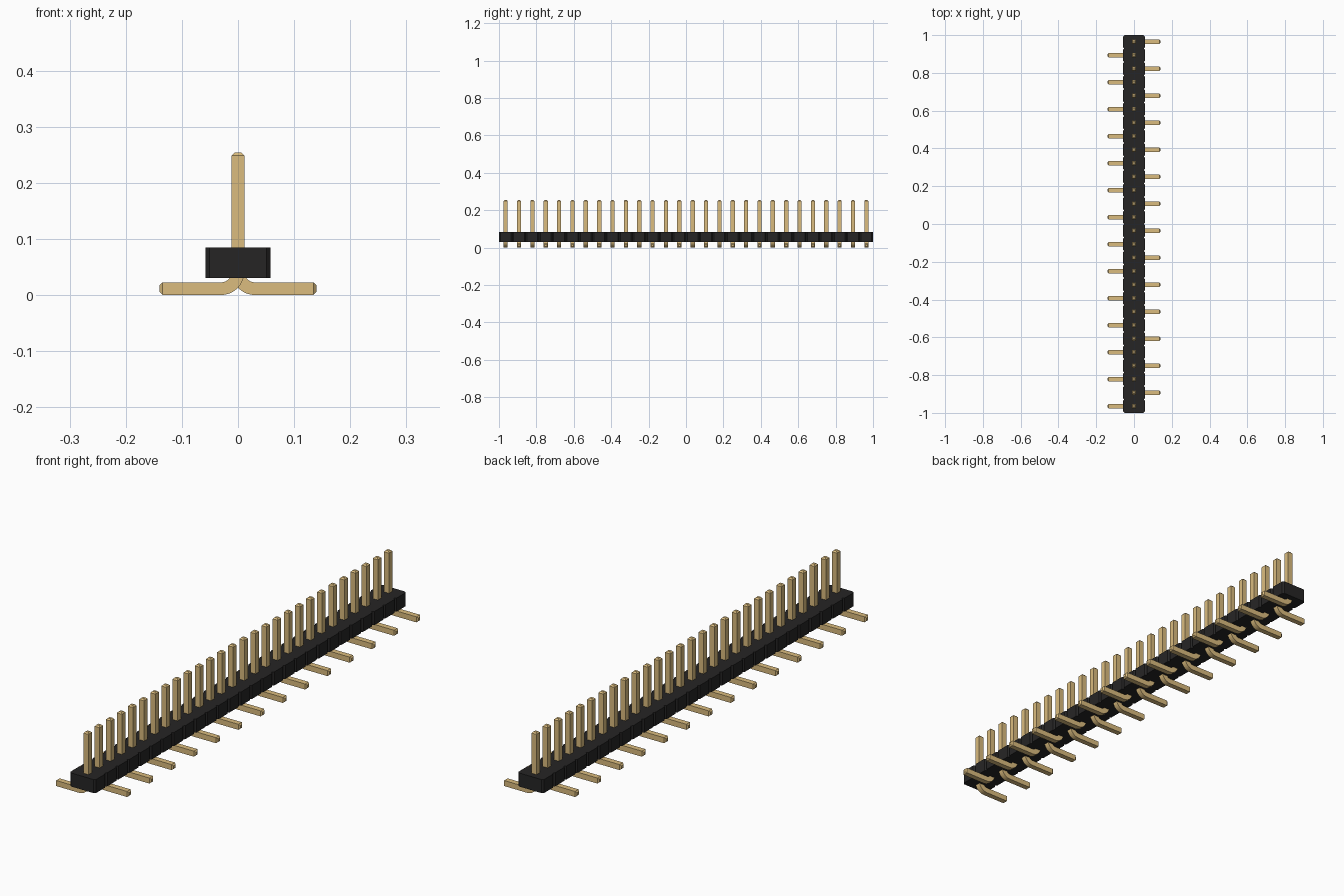
import bpy, bmesh
from math import sin, cos, pi
from mathutils import Vector

cube = bpy.data.objects.get("Cube")
if cube:
    bpy.data.objects.remove(cube, do_unlink=True)

COUNT = 28
PITCH = 2 / COUNT
PIN = 0.0225            # pin thickness
TOP, REACH = 0.254, 0.14
BODY_HALF, BODY_LOW, BODY_HIGH = 0.058, 0.03, 0.085
NOTCH = PITCH / 10
BEND = 0.03             # centreline radius of the bend


def make_material(name, color):
    mat = bpy.data.materials.new(name)
    mat.use_nodes = True
    mat.diffuse_color = color
    bsdf = next(n for n in mat.node_tree.nodes if n.type == 'BSDF_PRINCIPLED')
    bsdf.inputs["Base Color"].default_value = color
    return mat


def finish(name, bm, mat):
    bmesh.ops.recalc_face_normals(bm, faces=bm.faces)
    mesh = bpy.data.meshes.new(name)
    bm.to_mesh(mesh)
    bm.free()
    mesh.materials.append(mat)
    obj = bpy.data.objects.new(name, mesh)
    bpy.context.collection.objects.link(obj)
    return obj


black = make_material("black plastic", (0.0192, 0.0185, 0.0185, 1))
gold = make_material("gold metal", (0.708, 0.504, 0.21, 1))

# Housing: one extruded strip with a V notch between neighbouring cells
side = []
for i in range(COUNT):
    y = -1 + i * PITCH
    side += [(BODY_HALF - NOTCH, y), (BODY_HALF, y + NOTCH), (BODY_HALF, y + PITCH - NOTCH)]
side.append((BODY_HALF - NOTCH, 1))
outline = side + [(-x, y) for x, y in reversed(side)]
bm = bmesh.new()
base = bm.faces.new([bm.verts.new((x, y, BODY_LOW)) for x, y in outline])
grown = bmesh.ops.extrude_face_region(bm, geom=[base])["geom"]
bmesh.ops.translate(bm, vec=(0, 0, BODY_HIGH - BODY_LOW),
                    verts=[v for v in grown if isinstance(v, bmesh.types.BMVert)])
finish("housing", bm, black)

# Pin path: (x, z, turn angle, section scale) from the upper tip to the foot tip
tip = PIN / 4
foot_z = PIN / 2
path = [(0, TOP, 0, 0.5), (0, TOP - tip, 0, 1)]
STEPS = 10
for s in range(STEPS + 1):
    a = s / STEPS * pi / 2
    path.append((BEND * (1 - cos(a)), foot_z + BEND * (1 - sin(a)), a, 1))
path += [(REACH - tip, foot_z, pi / 2, 1), (REACH, foot_z, pi / 2, 0.5)]

bm = bmesh.new()
rings = []
for x, z, a, scale in path:
    across = Vector((cos(a), 0, sin(a)))
    h = PIN / 2 * scale
    rings.append([bm.verts.new(Vector((x, v * h, z)) + across * u * h)
                  for u, v in ((-1, -1), (1, -1), (1, 1), (-1, 1))])
for r, q in zip(rings, rings[1:]):
    for k in range(4):
        n = (k + 1) % 4
        bm.faces.new((r[k], r[n], q[n], q[k]))
bm.faces.new(rings[0])
bm.faces.new(rings[-1])
master = finish("pin_1", bm, gold)

# Smooth only the bend
bpy.ops.object.select_all(action='DESELECT')
master.select_set(True)
bpy.context.view_layer.objects.active = master
bpy.ops.object.shade_smooth_by_angle(angle=pi / 9)

# Row of pins, feet alternating right and left
for i in range(COUNT):
    pin = master if i == 0 else master.copy()
    pin.name = f"pin_{i + 1}"
    if i:
        bpy.context.collection.objects.link(pin)
    pin.location.y = -1 + (i + 0.5) * PITCH
    pin.rotation_euler.z = pi if i % 2 == 0 else 0
